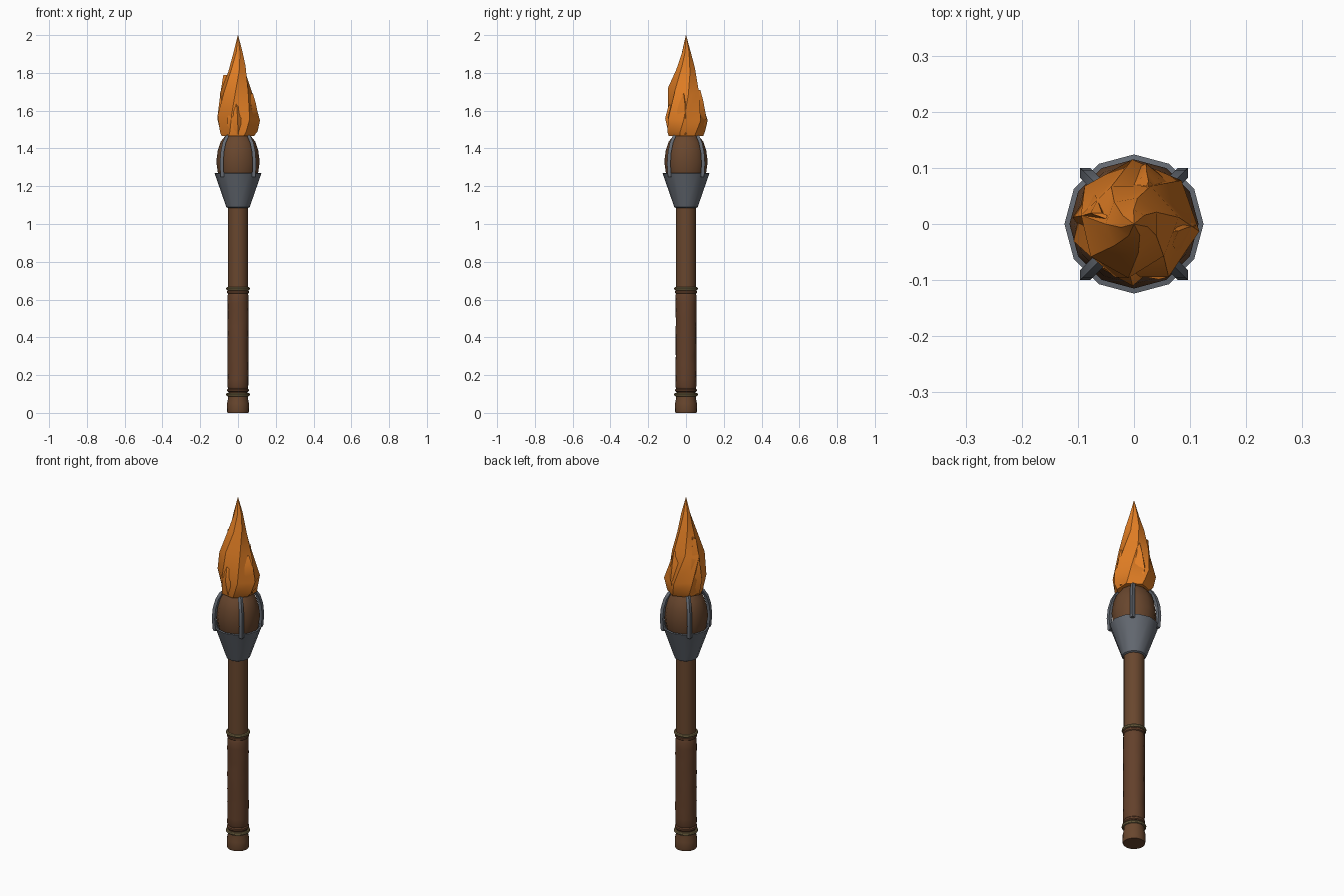
import bpy, bmesh, math, random
from mathutils import Vector

cube = bpy.data.objects.get("Cube")
if cube:
    bpy.data.objects.remove(cube, do_unlink=True)
random.seed(4)


def material(name, rgb):
    m = bpy.data.materials.new(name)
    m.use_nodes = True
    m.diffuse_color = (*rgb, 1)
    bsdf = m.node_tree.nodes["Principled BSDF"]
    bsdf.inputs["Base Color"].default_value = (*rgb, 1)
    bsdf.inputs["Roughness"].default_value = 0.8
    return m


wood = material("wood", (0.14, 0.062, 0.027))
leather = material("leather", (0.125, 0.052, 0.024))
iron = material("iron", (0.13, 0.145, 0.17))
brass = material("dull brass", (0.2, 0.15, 0.065))
fire = material("orange flame", (0.76, 0.21, 0.018))


def loft(name, rings, mat, angle=35, cap=True):
    """Skin a stack of equal-length point rings into one object."""
    bm = bmesh.new()
    rows = [[bm.verts.new(p) for p in ring] for ring in rings]
    n = len(rows[0])
    for a, b in zip(rows, rows[1:]):
        for i in range(n):
            j = (i + 1) % n
            bm.faces.new((a[i], a[j], b[j], b[i]))
    if cap:
        bm.faces.new(rows[0][::-1])
        bm.faces.new(rows[-1])
    bmesh.ops.recalc_face_normals(bm, faces=bm.faces)
    me = bpy.data.meshes.new(name)
    bm.to_mesh(me)
    bm.free()
    me.materials.append(mat)
    ob = bpy.data.objects.new(name, me)
    bpy.context.collection.objects.link(ob)
    bpy.ops.object.select_all(action="DESELECT")
    ob.select_set(True)
    bpy.context.view_layer.objects.active = ob
    bpy.ops.object.shade_smooth_by_angle(angle=math.radians(angle))
    return ob


def circle(r, z, n, jitter=0.0):
    return [Vector((math.cos(a) * k, math.sin(a) * k, z))
            for i in range(n)
            for a, k in [(math.tau * i / n, r + random.uniform(-jitter, jitter))]]


def lathe(name, profile, mat, n=16, **kw):
    return loft(name, [circle(r, z, n) for r, z in profile], mat, **kw)


# Wooden shaft and rounded pommel
lathe("shaft", [(0.05, 0.05), (0.053, 0.65), (0.053, 1.1)], wood)
lathe("pommel", [(0.056, 0), (0.059, 0.012), (0.058, 0.05),
                 (0.053, 0.075), (0.053, 0.09)], wood)

# Uneven leather grip, with a collar at each end
grip_rings = [circle(0.0555, 0.14 + 0.04 * i, 16, 0.0015) for i in range(13)]
loft("leather_grip", [circle(0.052, 0.13, 16)] + grip_rings
     + [circle(0.052, 0.632, 16)], leather)
for name, z in (("lower_collar", 0.12), ("upper_collar", 0.64)):
    lathe(name, [(0.052, z - 0.01), (0.057, z - 0.005),
                 (0.057, z + 0.005), (0.052, z + 0.01)], leather)

# Brass binding rings
for name, z in (("lower_ring", 0.097), ("upper_ring", 0.658)):
    profile = [(0.056 + 0.007 * math.cos(t), z + 0.009 * math.sin(t))
               for t in (math.tau * k / 8 for k in range(9))]
    lathe(name, profile, brass, cap=False)

# Iron cup with a thin rim
lathe("iron_cup", [(0.05, 1.083), (0.062, 1.09), (0.124, 1.268),
                   (0.115, 1.27), (0.09, 1.2)], iron, n=12, angle=32)

# Bulging wooden head
lathe("wooden_head", [(0.085, 1.2), (0.105, 1.26), (0.115, 1.33), (0.107, 1.39),
                      (0.092, 1.435), (0.065, 1.47)], wood, n=12, angle=40)

# Four iron straps, bent in over the head on the diagonals
strap_path = [(0.083, 1.25), (0.087, 1.32), (0.083, 1.38),
              (0.073, 1.43), (0.058, 1.465), (0.045, 1.478)]
for name, sx, sy in (("front_left", 1, -1), ("front_right", -1, -1),
                     ("back_left", 1, 1), ("back_right", -1, 1)):
    w = 0.009
    rings = [[Vector((sx * (d + u), sy * (d + 0.004 + v), z))
              for u, v in ((-w, -w), (w, -w), (w, w), (-w, w))]
             for d, z in strap_path]
    loft(name + "_strap", rings, iron, angle=30)

# Faceted flame: seven-sided rings that lean and twist up to a point
levels = [  # height, radius, lean x, lean y, twist
    (1.465, 0.088, 0.005, 0.0, 0.0),
    (1.49, 0.1, 0.005, 0.0, 0.1),
    (1.565, 0.112, 0.005, 0.004, 0.25),
    (1.7, 0.084, -0.008, -0.006, 0.6),
    (1.82, 0.05, -0.004, 0.0, 0.85),
    (1.91, 0.024, 0.0, 0.0, 1.1),
    (2.0, 0.0008, 0.0, 0.0, 1.1)]
flame = []
for z, r, lx, ly, twist in levels:
    ring = []
    for i in range(7):
        a = math.tau * i / 7 + twist - 0.4
        k = r * random.uniform(0.92, 1.08)
        dz = random.uniform(-0.02, 0.02) if 1.5 < z < 1.9 else 0
        ring.append(Vector((lx + k * math.cos(a), ly + k * math.sin(a), z + dz)))
    flame.append(ring)
loft("flame", flame, fire, angle=32)

# Flame tongues that peel away from the sides
for i, (deg, top) in enumerate(((-100, 1.62), (-10, 1.66), (70, 1.68), (165, 1.76))):
    a = math.radians(deg)
    out, side = Vector((math.cos(a), math.sin(a), 0)), Vector((-math.sin(a), math.cos(a), 0))
    rings = []
    for r, w, z in ((0.09, 0.04, 1.475), (0.109, 0.042, 1.56),
                    (0.094, 0.025, (1.56 + top) / 2 + 0.03), (0.08, 0.004, top + 0.03)):
        c = Vector((0, 0, z))
        rings.append([c + out * r + side * w * 0.4, c + out * (r - 0.03) + side * w,
                      c + out * (r - 0.05), c + out * (r - 0.02) - side * w])
    loft(f"flame_tongue_{i + 1}", rings, fire, angle=32)
